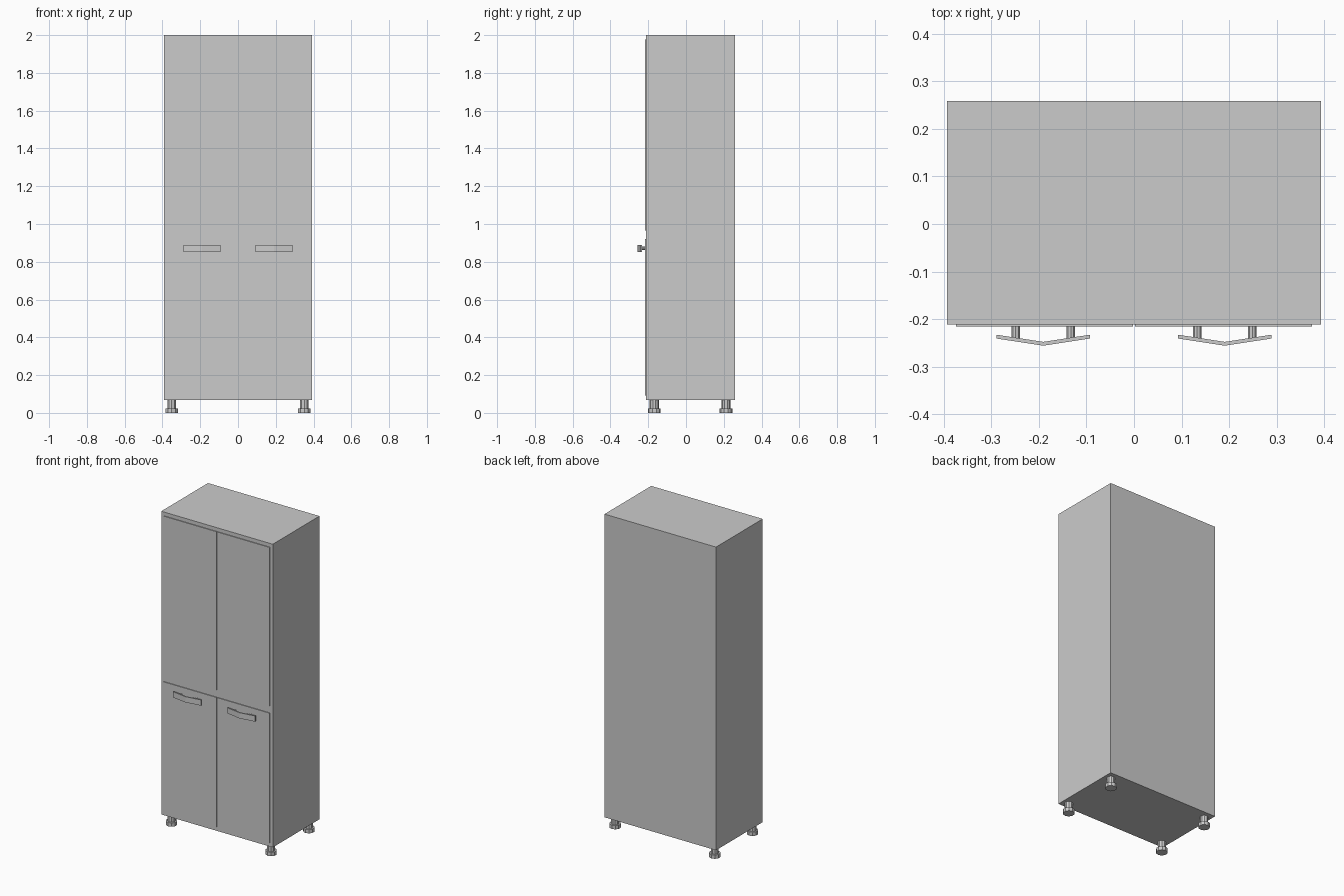
import bpy, bmesh, math

if "Cube" in bpy.data.objects:
    bpy.data.objects.remove(bpy.data.objects["Cube"])


def finish(name, bm):
    bmesh.ops.recalc_face_normals(bm, faces=bm.faces)
    me = bpy.data.meshes.new(name)
    bm.to_mesh(me)
    bm.free()
    ob = bpy.data.objects.new(name, me)
    bpy.context.collection.objects.link(ob)
    return ob


def box(name, x0, x1, y0, y1, z0, z1):
    bm = bmesh.new()
    bmesh.ops.create_cube(bm, size=1)
    for v in bm.verts:
        v.co = ((x0 + x1) / 2 + v.co.x * (x1 - x0),
                (y0 + y1) / 2 + v.co.y * (y1 - y0),
                (z0 + z1) / 2 + v.co.z * (z1 - z0))
    return finish(name, bm)


def cylinder(name, r, depth, loc, rot=(0, 0, 0), sides=10):
    bm = bmesh.new()
    bmesh.ops.create_cone(bm, cap_ends=True, segments=sides,
                          radius1=r, radius2=r, depth=depth)
    ob = finish(name, bm)
    ob.location, ob.rotation_euler = loc, rot
    return ob


# Cabinet body
FRONT = -0.211
box("cabinet_body", -0.393, 0.393, FRONT, 0.259, 0.068, 2.0)

for side, s in (("left", -1), ("right", 1)):
    # Doors, upper and lower, with a narrow gap in the middle
    for level, z0, z1 in (("upper", 0.965, 1.976), ("lower", 0.092, 0.92)):
        x0, x1 = sorted((s * 0.002, s * 0.374))
        box(f"{level}_{side}_door", x0, x1, FRONT - 0.005, FRONT, z0, z1)

    # Bent handle bar, extruded upwards from a V profile
    cx = s * 0.191
    profile = [(-0.098, -0.233), (0, -0.248), (0.098, -0.233),
               (0.098, -0.241), (0, -0.256), (-0.098, -0.241)]
    bm = bmesh.new()
    low = [bm.verts.new((cx + x, y, 0.853)) for x, y in profile]
    top = [bm.verts.new((cx + x, y, 0.889)) for x, y in profile]
    for ring in (low, top):
        for a, b, c, d in ((0, 1, 4, 5), (1, 2, 3, 4)):
            bm.faces.new([ring[i] for i in (a, b, c, d)])
    for i in range(6):
        j = (i + 1) % 6
        bm.faces.new((low[i], low[j], top[j], top[i]))
    finish(f"{side}_handle", bm)

    # Handle posts
    for n, dx in (("a", -0.058), ("b", 0.058)):
        cylinder(f"{side}_handle_post_{n}", 0.0095, 0.028,
                 (cx + dx, -0.229, 0.871), (math.pi / 2, 0, 0))

    # Legs: narrow stem on a wider foot
    for end, y in (("front", -0.168), ("back", 0.212)):
        cylinder(f"{end}_{side}_foot", 0.034, 0.024, (s * 0.351, y, 0.012))
        cylinder(f"{end}_{side}_leg_stem", 0.024, 0.046, (s * 0.351, y, 0.046))
